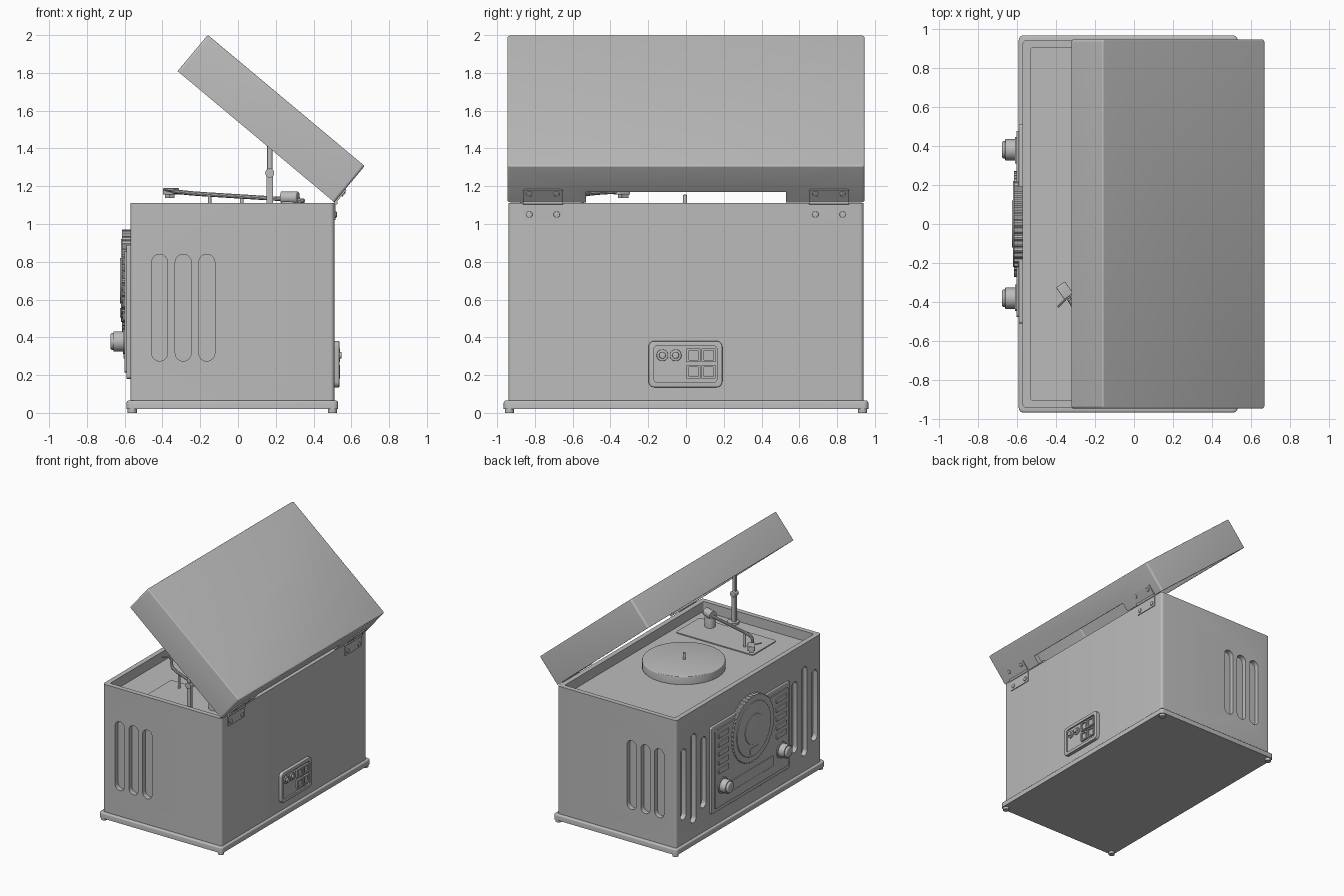
import bpy, bmesh
from math import sin, cos, pi, radians
from mathutils import Matrix, Vector

old = bpy.data.objects.get("Cube")
if old:
    bpy.data.objects.remove(old, do_unlink=True)

grey = bpy.data.materials.new("plain grey")
grey.use_nodes = True
tone = (0.5, 0.5, 0.5, 1)
grey.diffuse_color = tone
grey.node_tree.nodes["Principled BSDF"].inputs["Base Color"].default_value = tone
parts = []


def rounded(u, v, w, h, r, n=6):
    """Outline of a rounded rectangle centred on (u, v)."""
    r = min(r, w / 2, h / 2)
    pts = []
    for k, (a, b) in enumerate(((1, 1), (-1, 1), (-1, -1), (1, -1))):
        for i in range(n + 1):
            t = (k + i / n) * pi / 2
            p = (u + a * (w / 2 - r) + r * cos(t), v + b * (h / 2 - r) + r * sin(t))
            if not pts or (Vector(p) - Vector(pts[-1])).length > 1e-5:
                pts.append(p)
    if (Vector(pts[0]) - Vector(pts[-1])).length < 1e-5:
        pts.pop()
    return pts


def circle(u, v, r, n=32):
    return [(u + r * cos(2 * pi * i / n), v + r * sin(2 * pi * i / n)) for i in range(n)]


def prism(name, outlines, axis, start, end, bevel=0, matrix=None):
    """Extrude one outline, or a list of them, along an axis; bevel the end cap."""
    place = {"x": lambda u, v, a: (a, u, v), "y": lambda u, v, a: (u, a, v),
             "z": lambda u, v, a: (u, v, a)}[axis]
    if not isinstance(outlines[0], list):
        outlines = [outlines]
    bm = bmesh.new()
    rims = []
    for pts in outlines:
        low = [bm.verts.new(place(u, v, start)) for u, v in pts]
        high = [bm.verts.new(place(u, v, end)) for u, v in pts]
        bm.faces.new(low)
        rims += bm.faces.new(high).edges[:]
        for i in range(len(pts)):
            j = (i + 1) % len(pts)
            bm.faces.new((low[i], low[j], high[j], high[i]))
    bmesh.ops.recalc_face_normals(bm, faces=bm.faces)
    if bevel:
        bmesh.ops.bevel(bm, geom=rims, offset=bevel, segments=3, profile=0.5, affect="EDGES")
    if matrix:
        bm.transform(matrix)
    me = bpy.data.meshes.new(name)
    bm.to_mesh(me)
    bm.free()
    me.materials.append(grey)
    ob = bpy.data.objects.new(name, me)
    bpy.context.collection.objects.link(ob)
    parts.append(ob)
    return ob


def cut(target, *cutters):
    for c in cutters:
        mod = target.modifiers.new("cut", "BOOLEAN")
        mod.operation, mod.solver, mod.object = "DIFFERENCE", "EXACT", c
        bpy.context.view_layer.objects.active = target
        bpy.ops.object.modifier_apply(modifier=mod.name)
        parts.remove(c)
        bpy.data.objects.remove(c, do_unlink=True)


def tube(name, points, radius):
    cu = bpy.data.curves.new(name, "CURVE")
    cu.dimensions = "3D"
    cu.bevel_depth, cu.bevel_resolution, cu.use_fill_caps = radius, 3, True
    sp = cu.splines.new("POLY")
    sp.points.add(len(points) - 1)
    for p, co in zip(sp.points, points):
        p.co = (*co, 1)
    cu.materials.append(grey)
    ob = bpy.data.objects.new(name, cu)
    bpy.context.collection.objects.link(ob)
    bpy.ops.object.select_all(action="DESELECT")
    ob.select_set(True)
    bpy.context.view_layer.objects.active = ob
    bpy.ops.object.convert(target="MESH")
    parts.append(bpy.context.object)


# Base board and feet
prism("base_board", rounded(-0.03, 0, 1.12, 1.93, 0.025), "z", 0.02, 0.065, 0.01)
for x in (-0.56, 0.5):
    for y in (-0.935, 0.935):
        prism("foot", circle(x, y, 0.024, 16), "z", 0, 0.03)

# Cabinet with recessed top and sound slots
cabinet = prism("cabinet", rounded(-0.03, 0, 1.08, 1.88, 0.02), "z", 0.06, 1.11)
side = [rounded(x, 0.557, 0.085, 0.565, 1) for x in (-0.415, -0.29, -0.165)]
front = [rounded(s * y, 0.555, 0.075, h, 1)
         for s in (-1, 1) for y, h in ((0.59, 0.58), (0.72, 0.73), (0.85, 0.58))]
cut(cabinet,
    prism("recess_cutter", rounded(-0.03, 0, 1.0, 1.8, 0.01), "z", 1.03, 1.3),
    prism("left_slot_cutter", side, "y", 0.9, 1.1),
    prism("right_slot_cutter", side, "y", -0.9, -1.1),
    prism("front_slot_cutter", front, "x", -0.53, -0.8))

# Hollow raised lid, notched between the hinges
hinge = Matrix.Translation((0.51, 0, 1.115)) @ Matrix.Rotation(radians(39.9), 4, "Y")
lid = prism("lid", rounded(-0.541, 0, 1.082, 1.89, 0.015), "z", 0, 0.25, 0.008, hinge)
cut(lid,
    prism("lid_hollow_cutter", rounded(-0.541, 0, 1.0, 1.81, 0.01), "z", -0.1, 0.21, 0, hinge),
    prism("lid_notch_cutter", rounded(0, 0, 0.2, 1.06, 0), "z", -0.1, 0.072, 0, hinge))

# Hinges with screws
for s in (-1, 1):
    y = s * 0.757
    prism("hinge_lid_leaf", rounded(y, 0.045, 0.21, 0.09, 0.008), "x", 0, 0.008, 0, hinge)
    prism("hinge_body_leaf", rounded(y, 1.065, 0.21, 0.09, 0.008), "x", 0.508, 0.516)
    prism("hinge_pin", circle(0.518, 1.113, 0.01, 16), "y", y - 0.105, y + 0.105)
    for dy in (-0.072, 0.072):
        prism("hinge_screw", circle(y + dy, 0.065, 0.015, 16), "x", 0, 0.014, 0.004, hinge)
        prism("hinge_screw", circle(y + dy, 1.05, 0.017, 16), "x", 0.51, 0.523, 0.004)

# Platter and spindle
prism("platter", circle(0.02, 0, 0.31, 64), "z", 1.035, 1.1, 0.006)
prism("spindle", circle(0.02, -0.005, 0.01, 16), "z", 1.09, 1.155, 0.004)

# Tonearm with stand, counterweight, rest and headshell
prism("arm_plate", rounded(0.07, -0.62, 0.7, 0.31, 0.02), "z", 1.03, 1.038)
prism("arm_stand", circle(0.27, -0.697, 0.04), "z", 1.03, 1.12, 0.005)
prism("arm_rest", circle(-0.15, -0.548, 0.009, 12), "z", 1.03, 1.165)
tube("tonearm", [(0.35, -0.725, 1.122), (0.27, -0.697, 1.13), (-0.17, -0.54, 1.157),
                 (-0.24, -0.505, 1.162), (-0.29, -0.45, 1.167), (-0.34, -0.37, 1.172)], 0.012)
weight = Matrix.Translation((0.28, -0.7, 1.14)) @ Matrix.Rotation(radians(-19.6), 4, "Z")
prism("counterweight", circle(0, 0, 0.033), "x", -0.05, 0.04, 0.006, weight)
head = Matrix.Translation((-0.355, -0.34, 1.17)) @ Matrix.Rotation(radians(-55), 4, "Z")
prism("headshell", rounded(0, 0, 0.075, 0.055, 0.006), "z", -0.015, 0.02, 0.004, head)
prism("cartridge", rounded(-0.01, 0, 0.045, 0.035, 0.004), "z", -0.032, -0.01, 0, head)
tube("finger_lift", [(-0.35, -0.385, 1.172), (-0.39, -0.425, 1.18)], 0.005)

# Folding lid support
prism("support_foot", circle(0.17, -0.855, 0.045), "z", 1.03, 1.045)
prism("support_post", rounded(0.168, -0.865, 0.036, 0.03, 0.004), "z", 1.03, 1.28)
prism("support_strut", rounded(0.168, -0.87, 0.028, 0.022, 0.004), "z", 1.24, 1.42)
prism("support_joint", circle(0.168, 1.27, 0.024), "y", -0.89, -0.842, 0.004)

# Control panel, layered with a dial
prism("control_panel", rounded(0, 0.535, 1.02, 0.71, 0.015), "x", -0.56, -0.59, 0.005)
prism("panel_face", rounded(0, 0.535, 0.95, 0.64, 0.01), "x", -0.58, -0.6)
teeth = [((0.27 if i % 4 < 2 else 0.263) * cos(i * pi / 96),
          0.7 + (0.27 if i % 4 < 2 else 0.263) * sin(i * pi / 96)) for i in range(192)]
prism("dial_ring", teeth, "x", -0.565, -0.613)
prism("dial_face", circle(0, 0.7, 0.22, 64), "x", -0.6, -0.62, 0.004)
prism("dial_centre", circle(0, 0.7, 0.12, 48), "x", -0.61, -0.625, 0.003)
prism("dial_window", rounded(0, 0.53, 0.11, 0.05, 0.005), "x", -0.61, -0.624)
prism("tray_slot", rounded(0, 0.33, 0.54, 0.085, 0.005), "x", -0.59, -0.606, 0.003)
for s in (-1, 1):
    for i in range(5):
        prism("button", rounded(s * 0.375, 0.51 + i * 0.073, 0.13, 0.04, 0.006),
              "x", -0.59, -0.61, 0.003)
    prism("knob_collar", circle(s * 0.38, 0.378, 0.065), "x", -0.59, -0.608)
    prism("knob", circle(s * 0.38, 0.378, 0.054), "x", -0.6, -0.66, 0.004)
    prism("knob_cap", circle(s * 0.38, 0.378, 0.045), "x", -0.65, -0.676, 0.012)

# Rear connector panel
rear = prism("rear_panel", rounded(-0.003, 0.258, 0.39, 0.245, 0.03), "x", 0.5, 0.537, 0.004)
cut(rear, prism("rear_cutter", rounded(-0.003, 0.258, 0.335, 0.195, 0.02), "x", 0.525, 0.6))
for y in (-0.125, -0.055):
    prism("jack_collar", circle(y, 0.305, 0.031), "x", 0.52, 0.535, 0.003)
    prism("jack", circle(y, 0.305, 0.018, 20), "x", 0.53, 0.548, 0.003)
for y in (0.04, 0.12):
    for z in (0.217, 0.305):
        socket = prism("socket", rounded(y, z, 0.074, 0.072, 0.004), "x", 0.52, 0.54)
        cut(socket, prism("socket_cutter", rounded(y, z, 0.05, 0.05, 0.002), "x", 0.53, 0.6))

# Smooth the rounded surfaces, keep edges sharp
bpy.ops.object.select_all(action="DESELECT")
for ob in parts:
    ob.select_set(True)
bpy.context.view_layer.objects.active = cabinet
bpy.ops.object.shade_smooth_by_angle(angle=radians(35))
